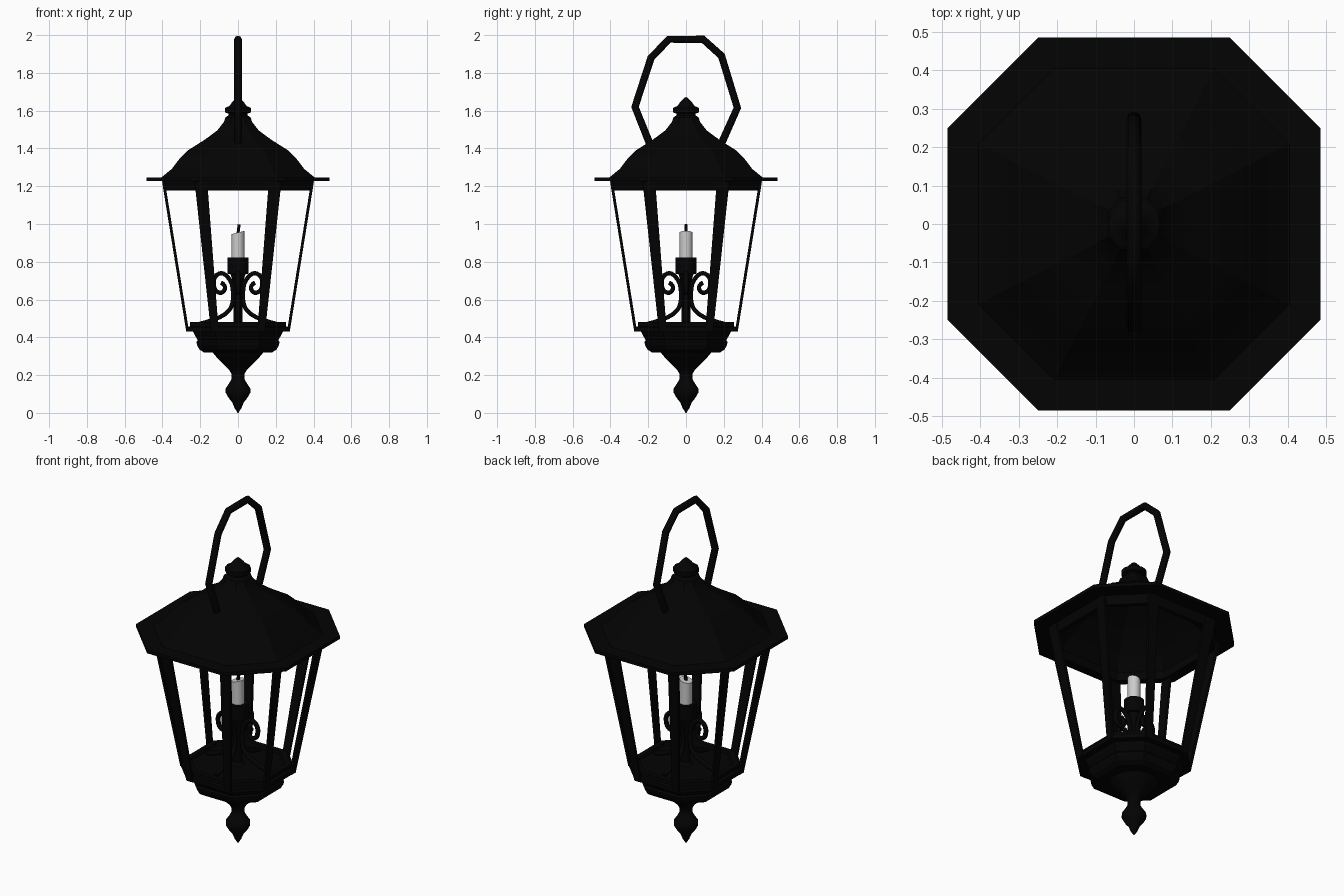
import bpy, bmesh, math

if "Cube" in bpy.data.objects:
    bpy.data.objects.remove(bpy.data.objects["Cube"])

black = bpy.data.materials.new("black_metal")
black.diffuse_color = (0.001, 0.001, 0.001, 1)
black.use_nodes = True
black.node_tree.nodes["Principled BSDF"].inputs["Base Color"].default_value = black.diffuse_color


def finish(name, bm, mat=black, smooth=None):
    bmesh.ops.remove_doubles(bm, verts=bm.verts, dist=1e-5)
    bmesh.ops.recalc_face_normals(bm, faces=bm.faces)
    me = bpy.data.meshes.new(name)
    bm.to_mesh(me)
    bm.free()
    ob = bpy.data.objects.new(name, me)
    bpy.context.collection.objects.link(ob)
    if mat:
        me.materials.append(mat)
    if smooth:
        bpy.ops.object.select_all(action='DESELECT')
        ob.select_set(True)
        bpy.context.view_layer.objects.active = ob
        bpy.ops.object.shade_smooth_by_angle(angle=math.radians(smooth))
    return ob


def bridge(bm, rings, caps=True):
    for a, b in zip(rings, rings[1:]):
        n = len(a)
        for i in range(n):
            bm.faces.new((a[i], a[(i + 1) % n], b[(i + 1) % n], b[i]))
    if caps:
        bm.faces.new(rings[0])
        bm.faces.new(rings[-1])


# Octagon with wide sides on the axes and narrower diagonal sides
K = 0.515
OCT = [(1, -K), (1, K), (K, 1), (-K, 1), (-1, K), (-1, -K), (-K, -1), (K, -1)]


def circle(n):
    return [(math.cos(2 * math.pi * i / n), math.sin(2 * math.pi * i / n)) for i in range(n)]


def loft(name, section, profile, mat=black, smooth=None):
    bm = bmesh.new()
    rings = [[bm.verts.new((x * r, y * r, z)) for x, y in section] for r, z in profile]
    bridge(bm, rings)
    return finish(name, bm, mat, smooth)


def tube(name, points, radius, angles=(0,), kind='POLY', sides=2):
    cu = bpy.data.curves.new(name, 'CURVE')
    cu.dimensions = '3D'
    cu.bevel_depth = radius
    cu.bevel_resolution = sides
    cu.use_fill_caps = True
    cu.resolution_u = 4
    for a in angles:
        sp = cu.splines.new(kind)
        sp.points.add(len(points) - 1)
        for p, (d, z) in zip(sp.points, points):
            p.co = (d * math.cos(a), d * math.sin(a), z, 1)
        if kind == 'NURBS':
            sp.order_u = 3
            sp.use_endpoint_u = True
    cu.materials.append(black)
    ob = bpy.data.objects.new(name, cu)
    bpy.context.collection.objects.link(ob)


# Bell roof with brim, hanging frame band and hollow inside
loft("roof", OCT, [
    (0.05, 1.575), (0.066, 1.565), (0.075, 1.54), (0.11, 1.495), (0.175, 1.447), (0.265, 1.39),
    (0.31, 1.345), (0.35, 1.292), (0.405, 1.247), (0.485, 1.247), (0.485, 1.228),
    (0.40, 1.228), (0.388, 1.178), (0.365, 1.178), (0.372, 1.23),
    (0.335, 1.28), (0.25, 1.375), (0.16, 1.43), (0.05, 1.5)], smooth=20)

# Knob on top of the roof
loft("roof_finial", circle(12), [
    (0.05, 1.55), (0.05, 1.585), (0.068, 1.59), (0.068, 1.615), (0.045, 1.625),
    (0.032, 1.645), (0.012, 1.665), (0.002, 1.672)], smooth=35)

# Hanging handle
tube("handle", [(-0.19, 1.42), (-0.27, 1.62), (-0.185, 1.88), (-0.09, 1.978), (0.09, 1.978),
                (0.188, 1.89), (0.272, 1.615), (0.185, 1.42)], 0.02, (math.pi / 2,))

# Eight flat tapered posts, two on each wide side
bm = bmesh.new()
T = 0.015
levels = [(0.43, 0.102, 0.143, 0.274), (1.225, 0.163, 0.23, 0.402)]
for sx in (1, -1):
    for sy in (1, -1):
        for swap in (False, True):
            rings = []
            for z, a, b, r in levels:
                pts = [(a, r), (b, r), (b, r - T), (a, r - T)]
                if swap:
                    pts = [(y, x) for x, y in pts]
                rings.append([bm.verts.new((x * sx, y * sy, z)) for x, y in pts])
            bridge(bm, rings)
finish("corner_posts", bm)

# Stepped octagonal base tray
loft("base_tray", OCT, [
    (0.10, 0.318), (0.18, 0.32), (0.204, 0.335), (0.217, 0.36), (0.22, 0.375), (0.213, 0.385),
    (0.228, 0.41), (0.238, 0.43), (0.272, 0.43), (0.272, 0.455), (0.255, 0.458), (0.255, 0.48),
    (0.225, 0.48), (0.22, 0.465), (0.02, 0.465)])

# Turned drop finial under the base
loft("bottom_finial", circle(16), [
    (0.14, 0.33), (0.13, 0.315), (0.105, 0.285), (0.074, 0.255), (0.048, 0.23), (0.034, 0.205),
    (0.034, 0.18), (0.048, 0.155), (0.065, 0.13), (0.066, 0.108), (0.05, 0.08),
    (0.03, 0.055), (0.018, 0.025), (0.002, 0.0)], smooth=40)

# Candle stand: column and cup
loft("candle_column", circle(12), [
    (0.045, 0.46), (0.025, 0.48), (0.024, 0.68), (0.032, 0.71), (0.04, 0.735), (0.055, 0.737),
    (0.055, 0.822), (0.03, 0.822)], smooth=35)

# Four scrolled brackets around the column
tube("scroll_brackets", [
    (0.20, 0.472), (0.13, 0.49), (0.06, 0.525), (0.028, 0.57), (0.025, 0.64), (0.035, 0.70),
    (0.085, 0.75), (0.132, 0.715), (0.125, 0.645), (0.08, 0.63), (0.062, 0.675), (0.09, 0.69)],
    0.013, [i * math.pi / 2 for i in range(4)], 'NURBS', 1)

# Candle with slanted top, and wick
candle = loft("candle", circle(10), [(0.035, 0.80), (0.035, 0.955)], mat=None, smooth=40)
for v in candle.data.vertices:
    if v.co.z > 0.9:
        v.co.z += v.co.x * 0.25
tube("wick", [(0.0, 0.95), (0.006, 0.998)], 0.009, sides=1)
